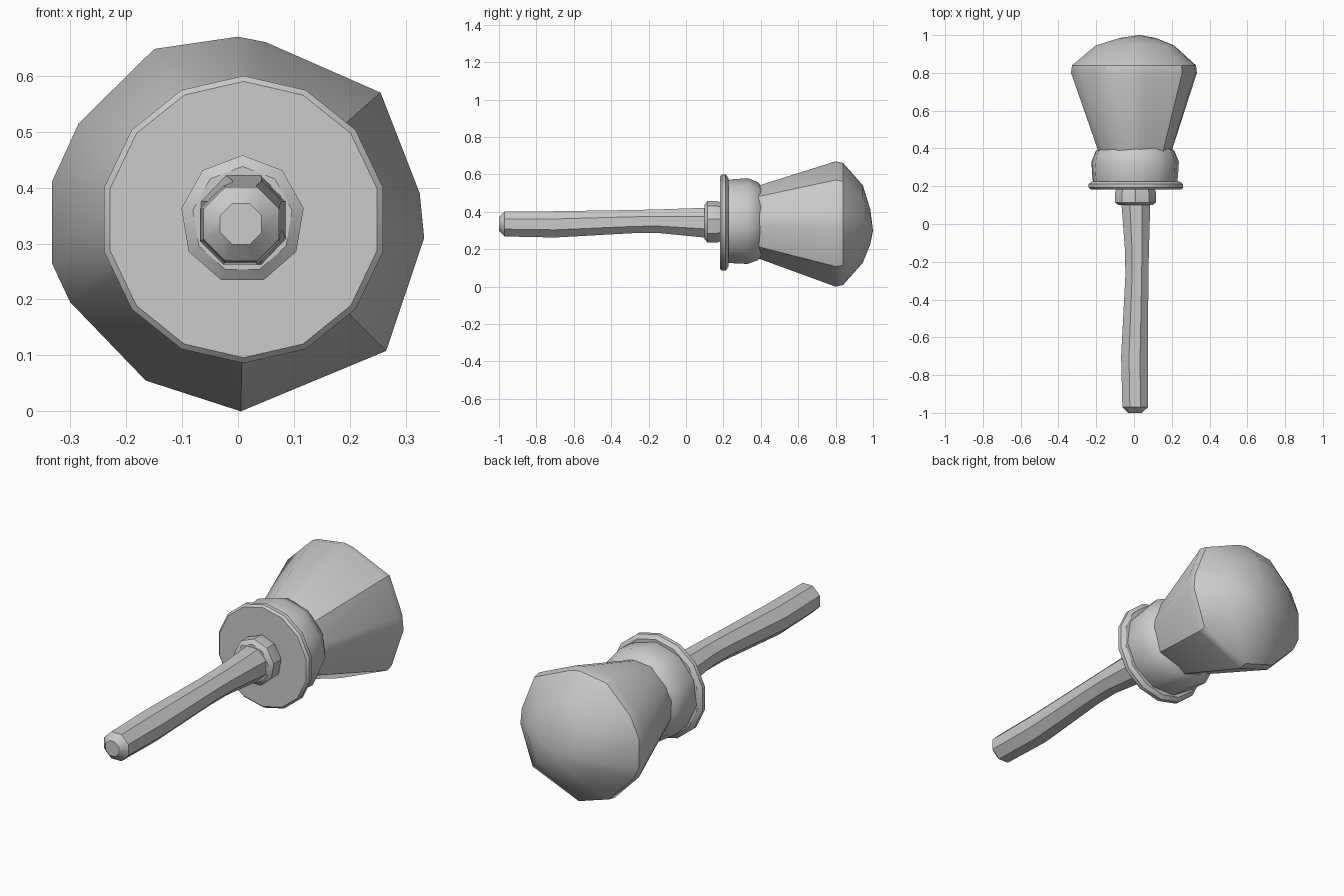
import bpy, bmesh
from math import sin, cos, pi, radians


def ngon(n, phase=0.0):
    """Unit polygon in the x-z plane."""
    return [(cos(2 * pi * i / n + phase), sin(2 * pi * i / n + phase)) for i in range(n)]


def loft(name, outline, rings, tip=None, sharp=35):
    """Skin rings (y, centre x, centre z, radius x, radius z) along y, capping both ends."""
    bm = bmesh.new()
    loops = [[bm.verts.new((cx + u * rx, y, cz + v * rz)) for u, v in outline]
             for y, cx, cz, rx, rz in rings]
    n = len(outline)
    for a, b in zip(loops, loops[1:]):
        for i in range(n):
            j = (i + 1) % n
            bm.faces.new((a[i], a[j], b[j], b[i]))
    bm.faces.new(loops[0])
    if tip:
        t = bm.verts.new(tip)
        for i in range(n):
            bm.faces.new((loops[-1][i], loops[-1][(i + 1) % n], t))
    else:
        bm.faces.new(loops[-1])
    bmesh.ops.recalc_face_normals(bm, faces=bm.faces)
    mesh = bpy.data.meshes.new(name)
    bm.to_mesh(mesh)
    bm.free()
    ob = bpy.data.objects.new(name, mesh)
    bpy.context.collection.objects.link(ob)
    bpy.ops.object.select_all(action='DESELECT')
    ob.select_set(True)
    bpy.context.view_layer.objects.active = ob
    bpy.ops.object.shade_smooth_by_angle(angle=radians(sharp))
    return ob


# Slim shaft, slightly wavy, with a chamfered tip
loft("shaft", ngon(8, pi / 8), [
    (-1.00, 0.005, 0.335, 0.040, 0.040),
    (-0.97, 0.006, 0.335, 0.073, 0.072),
    (-0.70, 0.003, 0.333, 0.077, 0.076),
    (-0.28, 0.015, 0.348, 0.066, 0.067),
    (-0.15, 0.016, 0.350, 0.068, 0.068),
    (0.10, 0.010, 0.342, 0.082, 0.086),
    (0.14, 0.010, 0.342, 0.082, 0.086)])

# Small collar where the shaft meets the flange
loft("collar", ngon(9, pi / 2), [
    (0.10, 0.008, 0.343, 0.090, 0.095),
    (0.115, 0.008, 0.343, 0.111, 0.115),
    (0.165, 0.008, 0.343, 0.111, 0.115),
    (0.195, 0.008, 0.343, 0.100, 0.104)])

# Thin round flange
loft("flange", ngon(14, pi / 14), [
    (0.182, 0.010, 0.343, 0.245, 0.247),
    (0.192, 0.010, 0.343, 0.256, 0.257),
    (0.212, 0.010, 0.343, 0.256, 0.257),
    (0.226, 0.010, 0.343, 0.236, 0.238)])

# Ferrule holding the handle
loft("ferrule", ngon(11, pi / 2), [
    (0.20, 0.006, 0.343, 0.222, 0.222),
    (0.25, 0.006, 0.345, 0.229, 0.229),
    (0.33, 0.006, 0.346, 0.234, 0.234),
    (0.385, 0.006, 0.346, 0.211, 0.213),
    (0.405, 0.006, 0.346, 0.185, 0.187)])

# Flared, irregularly faceted handle with a domed end
section = [(0, .67), (-.15, .648), (-.285, .515), (-.333, .41), (-.333, .265),
           (-.30, .195), (-.165, .055), (.005, 0), (.265, .108), (.333, .31),
           (.325, .39), (.255, .57), (.05, .66)]
outline = [(x / .333, (z - .335) / .335) for x, z in section]
loft("handle", outline, [
    (0.36, 0.006, 0.345, 0.188, 0.190),
    (0.40, 0.005, 0.345, 0.199, 0.199),
    (0.80, 0.000, 0.335, 0.333, 0.335),
    (0.84, 0.000, 0.335, 0.328, 0.326),
    (0.945, 0.005, 0.335, 0.208, 0.208),
    (0.985, 0.020, 0.320, 0.095, 0.095)], tip=(0.03, 1.0, 0.30))
